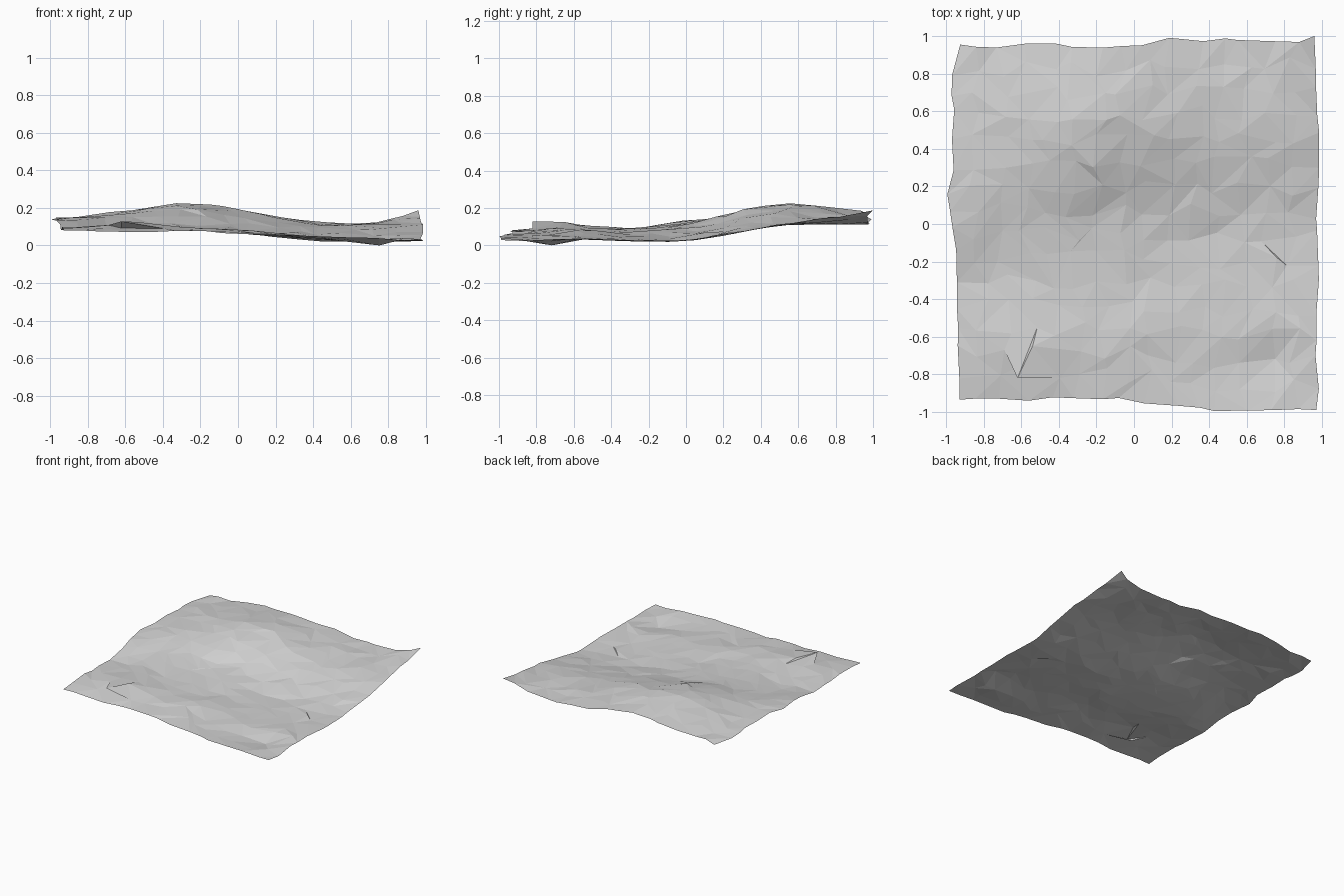
import bpy, bmesh, math, random
from mathutils import Vector, noise

if "Cube" in bpy.data.objects:
    bpy.data.objects.remove(bpy.data.objects["Cube"])
random.seed(7)
CELLS = 15

# Control heights of the ground in thousandths: each row runs left to right
COLUMNS = [-1, -.6, -.25, 0, .4, .7, 1]
ROWS = [
    (-1, "80 69 66 62 52 42 32"),
    (-.8, "84 98 86 68 42 12 20"),
    (-.6, "86 124 98 82 54 30 38"),
    (-.3, "86 86 76 68 34 20 30"),
    (0, "130 120 98 76 26 22 28"),
    (.2, "142 152 164 114 66 54 56"),
    (.4, "140 178 218 172 110 94 94"),
    (.57, "134 186 236 198 122 106 124"),
    (.8, "130 172 206 176 118 112 152"),
    (1, "132 152 176 168 116 116 187"),
]
HEIGHTS = [[int(word) / 1000 for word in text.split()] for _, text in ROWS]


def locate(value, stops):
    """Return the interval that holds the value and the fraction along it."""
    i = 0
    while i < len(stops) - 2 and value > stops[i + 1]:
        i += 1
    t = (value - stops[i]) / (stops[i + 1] - stops[i])
    return i, min(max(t, 0), 1)


def mix(a, b, t):
    return a + (b - a) * t


def ease(value, start, end):
    t = min(max((value - start) / (end - start), 0), 1)
    return t * t * (3 - 2 * t)


def ground_height(x, y):
    i, s = locate(x, COLUMNS)
    j, t = locate(y, [row[0] for row in ROWS])
    low = mix(HEIGHTS[j][i], HEIGHTS[j][i + 1], s)
    high = mix(HEIGHTS[j + 1][i], HEIGHTS[j + 1][i + 1], s)
    return mix(low, high, t)


def outline(u, v):
    """Map the unit square onto the ragged sheet outline."""
    left = -.935 - .025 * ease(v, -.4, 0) - .03 * math.exp(-((v - .12) / .15) ** 2)
    front = -.93 - .06 * ease(u, -.2, .6)
    back = .95 + .03 * ease(u, .02, .12)
    return mix(left, .975, (u + 1) / 2), mix(front, back, (v + 1) / 2)


# Irregular low-poly sheet of ground
bm = bmesh.new()
grid = []
for j in range(CELLS + 1):
    line = []
    for i in range(CELLS + 1):
        x, y = outline(2 * i / CELLS - 1, 2 * j / CELLS - 1)
        across = .012 if i in (0, CELLS) else .042
        along = .012 if j in (0, CELLS) else .042
        x += random.uniform(-across, across)
        y += random.uniform(-along, along)
        rough = .008 * noise.noise(Vector((x * 5, y * 5, 2)))
        z = ground_height(x, y) + rough + random.uniform(-.005, .005)
        line.append(bm.verts.new((x, y, max(z, .004))))
    grid.append(line)

# Small overhanging fold: a tip pulled forward over the ground before it
grid[2][2].co = (-.69, -.67, .108)
grid[2][3].co = (-.62, -.82, .128)
grid[2][4].co = (-.54, -.65, .125)
grid[1][3].co = (-.62, -.765, .092)

# Corners of the sheet
for point, place in ((grid[-1][-1], (.96, 1, .187)), (grid[0][-1], (.97, -.99, .03)),
                     (grid[0][0], (-.93, -.935, .08)), (grid[-1][0], (-.925, .955, .13))):
    point.co = place

# Lowest hollow touches the floor
min(bm.verts, key=lambda v: v.co.z).co.z = 0

# Triangles with mixed diagonals
for j in range(CELLS):
    for i in range(CELLS):
        a, b = grid[j][i], grid[j][i + 1]
        c, d = grid[j + 1][i + 1], grid[j + 1][i]
        if random.random() < .5:
            triangles = ((a, b, c), (a, c, d))
        else:
            triangles = ((a, b, d), (b, c, d))
        for corners in triangles:
            bm.faces.new(corners)
bm.normal_update()

mesh = bpy.data.meshes.new("ground_sheet")
bm.to_mesh(mesh)
bm.free()
ground = bpy.data.objects.new("ground_sheet", mesh)
bpy.context.scene.collection.objects.link(ground)

# Plain stone colour
stone = bpy.data.materials.new("light_grey")
stone.use_nodes = True
colour = (.66, .66, .66, 1)
stone.diffuse_color = colour
stone.node_tree.nodes["Principled BSDF"].inputs["Base Color"].default_value = colour
mesh.materials.append(stone)
